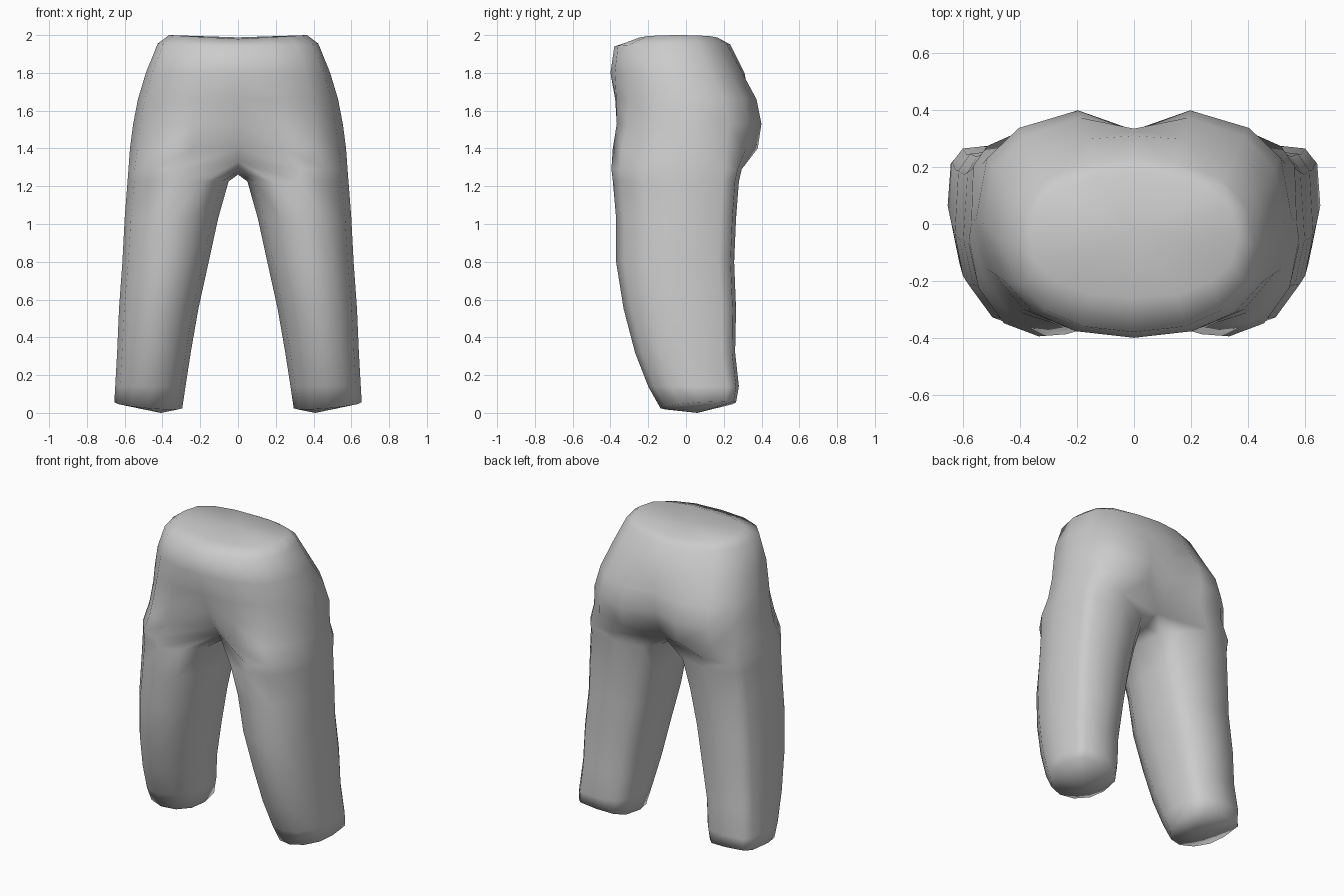
import bpy, bmesh, math

if "Cube" in bpy.data.objects:
    bpy.data.objects.remove(bpy.data.objects["Cube"])


def power(v, n):
    return math.copysign(abs(v) ** (2 / n), v)


def torso_half(z, rx, yf, yb, nb=2.4, dent_f=0.0, dent_b=0.0, bulge=0.0, lift=0.0, rise=0.0):
    """Nine points from front centre, round the hip, to back centre."""
    cy, ry, pts = (yf + yb) / 2, (yb - yf) / 2, []
    for i in range(9):
        a = math.radians(-90 + 22.5 * i)
        c, s = math.cos(a), math.sin(a)
        y = cy + ry * power(s, nb if s > 0.01 else 2.4)
        y += {0: dent_f, 1: -bulge * 0.4, 2: -bulge, 8: -dent_b}.get(i, 0)
        x = 0 if i in (0, 8) else rx * power(c, 2.2)
        if i == 7:
            x *= 0.85
        pts.append((x, y, z + lift * s + rise * c))
    return pts


def leg_ring(z, xin, xout, yf, yb, tilt=0.0):
    """Twelve points; rounder at the front, squarer at the outer back."""
    cx, rx, cy, ry, pts = (xin + xout) / 2, (xout - xin) / 2, (yf + yb) / 2, (yb - yf) / 2, []
    for i in range(12):
        a = math.radians(-120 + 30 * i)
        c, s = math.cos(a), math.sin(a)
        n = (4.6 if c > 0.01 else 3.0) if s > 0.01 else 2.0
        pts.append((cx + rx * power(c, n), cy + ry * power(s, n), z + tilt * (c + s)))
    return pts


bm = bmesh.new()


def add(points):
    return [bm.verts.new(p) for p in points]


def bridge(a, b, closed):
    n = len(a)
    for i in range(n if closed else n - 1):
        j = (i + 1) % n
        bm.faces.new((a[i], a[j], b[j], b[i]))


# waist and hips, top to bottom
torso = [add(torso_half(*r)) for r in (
    (1.980, 0.365, -0.26, 0.18, 2.4, 0, 0, 0, 0, 0.02),
    (1.945, 0.425, -0.38, 0.235, 2.4, 0, 0, 0, 0.005, 0.01),
    (1.80, 0.488, -0.40, 0.32, 2.5, 0, 0.01),
    (1.66, 0.53, -0.39, 0.395, 2.8, 0.015, 0.06, 0.01),
    (1.53, 0.555, -0.38, 0.42, 3.0, 0.06, 0.09, 0.03),
    (1.40, 0.572, -0.395, 0.40, 3.0, 0.14, 0.12, 0.045),
)]
for upper, lower in zip(torso, torso[1:]):
    bridge(upper, lower, False)
crown = bm.verts.new((0, -0.03, 1.988))
for a, b in zip(torso[0], torso[0][1:]):
    bm.faces.new((crown, a, b))

# crotch ring, whose inner points lie on the centre line
ring = leg_ring(1.29, 0.09, 0.58, -0.395, 0.295)
ring[0], ring[8] = (0, -0.20, 1.33), (0, 0.22, 1.31)
ring[9], ring[10], ring[11] = (0, 0.11, 1.27), (0, 0, 1.262), (0, -0.11, 1.275)
crotch = add(ring)
bridge(torso[-1], crotch[:9], False)

# leg, thigh to ankle
last = crotch
for r in ((1.225, 0.05, 0.585, -0.387, 0.28),
          (1.03, 0.105, 0.60, -0.37, 0.265),
          (0.80, 0.155, 0.612, -0.37, 0.255),
          (0.55, 0.21, 0.63, -0.33, 0.265),
          (0.32, 0.25, 0.64, -0.27, 0.26),
          (0.14, 0.278, 0.65, -0.20, 0.28),
          (0.04, 0.295, 0.655, -0.135, 0.265, 0.016)):
    new = add(leg_ring(*r))
    bridge(last, new, True)
    last = new
sole = bm.verts.new((0.41, 0.06, 0))
for i in range(12):
    bm.faces.new((last[i], last[(i + 1) % 12], sole))

# mirror to the other side
geom = bm.verts[:] + bm.edges[:] + bm.faces[:]
bmesh.ops.mirror(bm, geom=geom, axis='X', merge_dist=0.0005)
bmesh.ops.remove_doubles(bm, verts=bm.verts[:], dist=0.0005)
bmesh.ops.recalc_face_normals(bm, faces=bm.faces[:])
for f in bm.faces:
    f.smooth = True

mesh = bpy.data.meshes.new("trousers")
bm.to_mesh(mesh)
bm.free()
trousers = bpy.data.objects.new("trousers", mesh)
bpy.context.collection.objects.link(trousers)

grey = bpy.data.materials.new("light grey")
grey.diffuse_color = (0.6, 0.6, 0.6, 1)
grey.use_nodes = True
grey.node_tree.nodes["Principled BSDF"].inputs["Base Color"].default_value = grey.diffuse_color
mesh.materials.append(grey)
